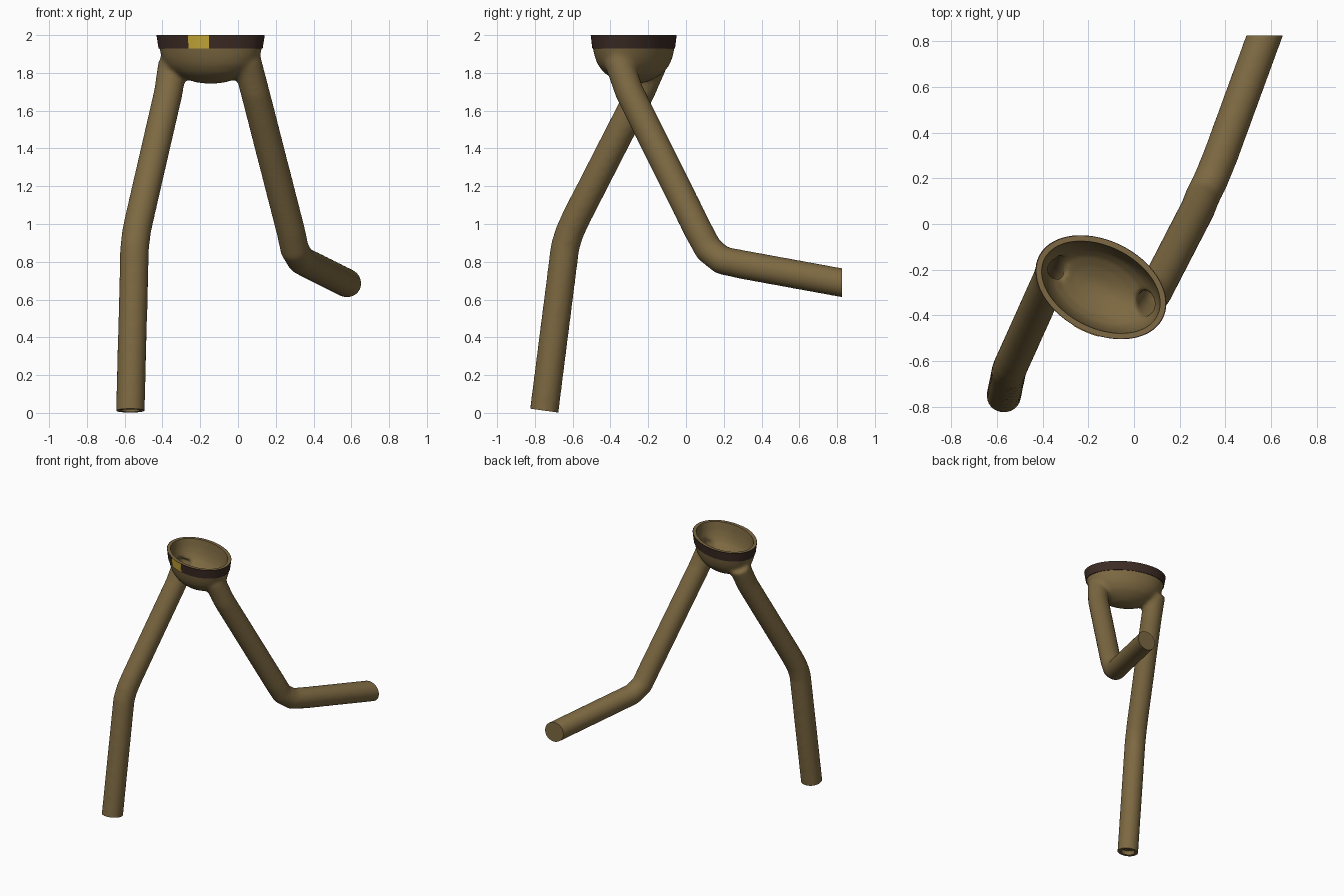
import bpy, bmesh, math
from mathutils import Vector, Matrix

if "Cube" in bpy.data.objects:
    bpy.data.objects.remove(bpy.data.objects["Cube"])


def material(name, rgb):
    m = bpy.data.materials.new(name)
    m.diffuse_color = (*rgb, 1)
    m.use_nodes = True
    m.node_tree.nodes["Principled BSDF"].inputs["Base Color"].default_value = m.diffuse_color
    return m


CLOTH = material("khaki cloth", (0.205, 0.141, 0.054))
LEATHER = material("dark brown leather", (0.045, 0.024, 0.018))
BRASS = material("yellow brass", (0.58, 0.40, 0.04))

# waist ellipse, turned about z
CENTRE, A, B, TURN = Vector((-0.145, -0.277, 0)), 0.304, 0.204, math.radians(-26.7)


def waist_ring(z, scale, n=72, t0=0.0, t1=360.0, inset=0.0):
    """Points on the waist outline; a partial range gives an open arc."""
    full = abs(t1 - t0) == 360
    rot, pts = Matrix.Rotation(TURN, 3, 'Z'), []
    for i in range(n):
        t = math.radians(t0 + (t1 - t0) * i / (n if full else n - 1))
        p = Vector(((A * scale - inset) * math.cos(t), (B * scale - inset) * math.sin(t), z))
        pts.append(rot @ p + CENTRE)
    return pts


def tube_rings(path, radius, n=24):
    """Rings swept along a path without twist."""
    path = [Vector(p) for p in path]
    rings, side, last = [], None, None
    for i, p in enumerate(path):
        d = Vector((0, 0, 0))
        if i:
            d += (p - path[i - 1]).normalized()
        if i < len(path) - 1:
            d += (path[i + 1] - p).normalized()
        d.normalize()
        side = d.orthogonal().normalized() if side is None else last.rotation_difference(d) @ side
        last, up = d, d.cross(side)
        rings.append([p + radius * (math.cos(a) * side + math.sin(a) * up)
                      for a in (2 * math.pi * k / n for k in range(n))])
    return rings


def loft(bm, rings, closed=True, caps=True, loop=False):
    vs = [[bm.verts.new(p) for p in r] for r in rings]
    n = len(vs[0])
    pairs = list(zip(vs, vs[1:])) + ([(vs[-1], vs[0])] if loop else [])
    for a, b in pairs:
        for i in range(n if closed else n - 1):
            j = (i + 1) % n
            bm.faces.new((a[i], a[j], b[j], b[i]))
    if caps:
        bm.faces.new(vs[0][::-1])
        bm.faces.new(vs[-1])
    bmesh.ops.recalc_face_normals(bm, faces=bm.faces[:])


def finish(bm, name, mat):
    me = bpy.data.meshes.new(name)
    bm.to_mesh(me)
    bm.free()
    me.materials.append(mat)
    ob = bpy.data.objects.new(name, me)
    bpy.context.collection.objects.link(ob)
    return ob


def activate(ob):
    bpy.ops.object.select_all(action='DESELECT')
    ob.select_set(True)
    bpy.context.view_layer.objects.active = ob


def apply_mod(ob, kind, **props):
    activate(ob)
    m = ob.modifiers.new(kind, kind)
    for k, v in props.items():
        setattr(m, k, v)
    bpy.ops.object.modifier_apply(modifier=m.name)


def fused(name, lofts, smooth):
    """Melt overlapping lofts into one soft surface."""
    bm = bmesh.new()
    for rings in lofts:
        loft(bm, rings)
    ob = finish(bm, name, CLOTH)
    apply_mod(ob, 'REMESH', mode='VOXEL', voxel_size=0.012)
    apply_mod(ob, 'SMOOTH', factor=0.5, iterations=smooth)
    return ob


# hip bowl profile: height, scale
BOWL = [(2.08, 1.03), (2.0, 0.985), (1.93, 0.95), (1.88, 0.90), (1.84, 0.83),
        (1.80, 0.69), (1.77, 0.49), (1.75, 0.28), (1.743, 0.1)]
LEFT = [(-0.345, -0.17, 1.86), (-0.368, -0.24, 1.70), (-0.52, -0.578, 1.04),
        (-0.537, -0.615, 0.96), (-0.547, -0.64, 0.88), (-0.57, -0.75, 0.015),
        (-0.572, -0.76, -0.06)]
RIGHT = [(0.045, -0.36, 1.87), (0.09, -0.30, 1.70), (0.28, 0.068, 0.96),
         (0.30, 0.12, 0.865), (0.335, 0.19, 0.808), (0.38, 0.30, 0.785),
         (0.57, 0.82, 0.69), (0.592, 0.88, 0.68)]

# trousers: outer shape
trousers = fused("trousers", [
    [waist_ring(z, s) for z, s in BOWL],
    tube_rings(LEFT, 0.077), tube_rings(RIGHT, 0.077)], 16)

# hollow: inside of the bowl, leg openings and the shallow opening at the left hem
hollow = fused("hollow_cutter", [
    [waist_ring(z + (0.06 if z > 2.05 else 0.028 * max(0, 2 - z) / 0.25), s, inset=0.022)
     for z, s in BOWL],
    tube_rings([LEFT[0], LEFT[1], (-0.42, -0.36, 1.47)], 0.05),
    tube_rings([RIGHT[0], RIGHT[1], (0.14, -0.20, 1.50)], 0.05),
    tube_rings([(-0.5695, -0.746, 0.045), (-0.572, -0.765, -0.1)], 0.052)], 4)

# trimming block: flat waist, flat right hem, slanted left hem
bm = bmesh.new()
bmesh.ops.create_cube(bm, size=2)
for v in bm.verts:
    v.co.y = 0.825 if v.co.y > 0 else -1
    v.co.z = 2.0 if v.co.z > 0 else 0.012 - 0.14 * (v.co.y + 0.75)
block = finish(bm, "trim_cutter", CLOTH)

for cutter, op in ((hollow, 'DIFFERENCE'), (block, 'INTERSECT')):
    cutter.hide_render = True
    apply_mod(trousers, 'BOOLEAN', object=cutter, operation=op, solver='EXACT')
    bpy.data.objects.remove(cutter)

# belt
bm = bmesh.new()
loft(bm, [waist_ring(1.93, 0.962), waist_ring(2.0, 1.0),
          waist_ring(2.0, 0.978), waist_ring(1.93, 0.94)], caps=False, loop=True)
belt = finish(bm, "belt", LEATHER)

# buckle plate, curved along the front of the belt
bm = bmesh.new()
arc = dict(n=8, t0=264, t1=287)
loft(bm, [waist_ring(1.929, 0.975, **arc), waist_ring(2.0, 1.012, **arc),
          waist_ring(2.0, 0.99, **arc), waist_ring(1.929, 0.95, **arc)],
     closed=False, caps=False, loop=True)
bmesh.ops.holes_fill(bm, edges=bm.edges[:])
bmesh.ops.recalc_face_normals(bm, faces=bm.faces[:])
buckle = finish(bm, "buckle", BRASS)

for ob in (trousers, belt, buckle):
    activate(ob)
    bpy.ops.object.shade_smooth_by_angle(angle=math.radians(40))
